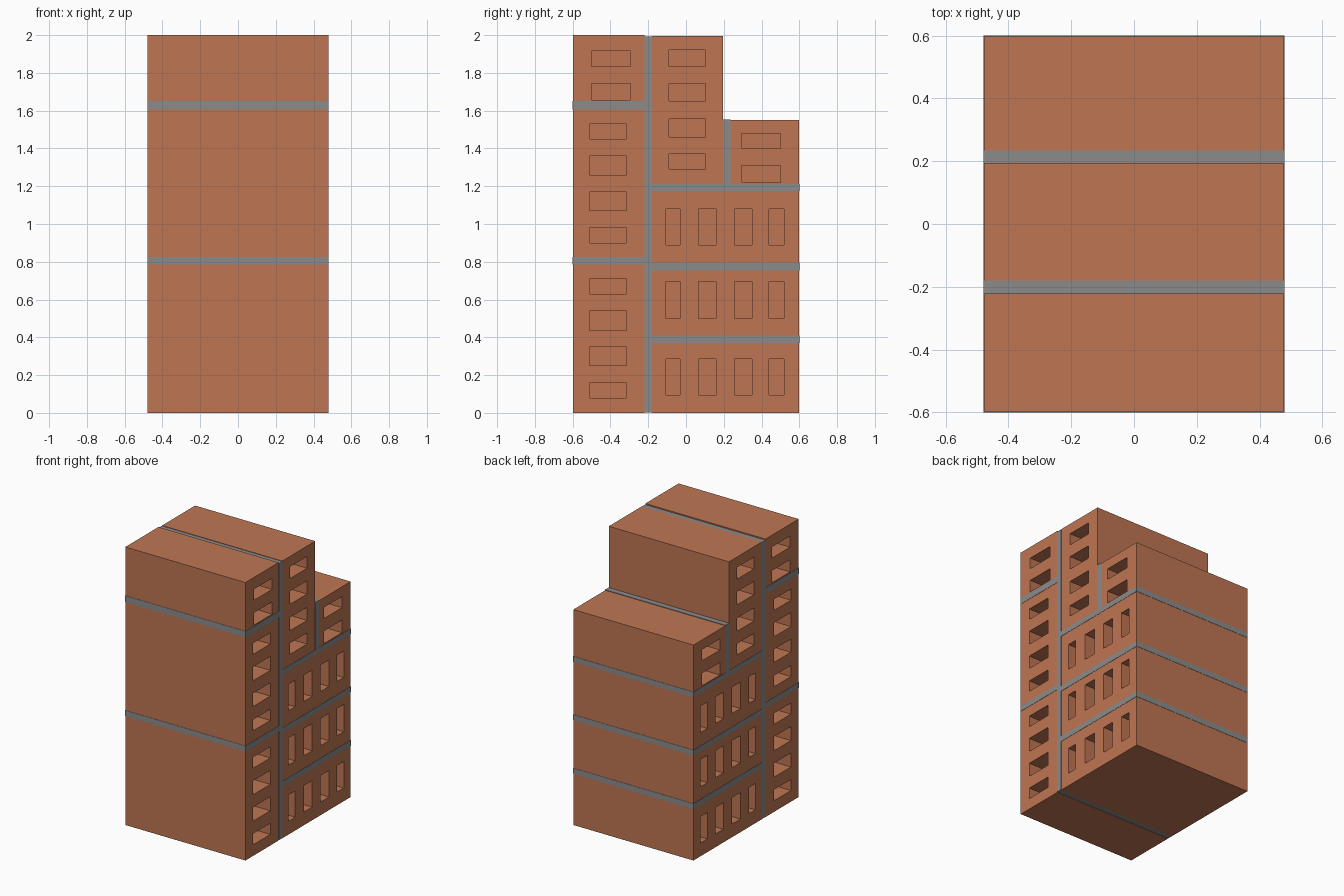
import bpy, bmesh

if "Cube" in bpy.data.objects:
    bpy.data.objects.remove(bpy.data.objects["Cube"])

HALF = 0.478          # half length of a brick along x
DEPTH = 0.40          # depth of the core holes from each end


def material(name, rgb):
    m = bpy.data.materials.new(name)
    m.diffuse_color = (*rgb, 1)
    m.use_nodes = True
    m.node_tree.nodes["Principled BSDF"].inputs["Base Color"].default_value = m.diffuse_color
    return m


TERRACOTTA = material("terracotta", (0.52, 0.182, 0.087))
MORTAR = material("grey mortar", (0.26, 0.26, 0.26))


def cell_block(name, mat, xs, ys, zs, solid):
    """Block made of the outer faces of the solid cells of a cut grid."""
    cuts = (xs, ys, zs)
    size = [len(c) - 1 for c in cuts]

    def filled(c):
        return all(0 <= c[a] < size[a] for a in range(3)) and solid(*c)

    bm = bmesh.new()
    for i in range(size[0]):
        for j in range(size[1]):
            for k in range(size[2]):
                cell = (i, j, k)
                if not filled(cell):
                    continue
                for axis in range(3):
                    b, c = (axis + 1) % 3, (axis + 2) % 3
                    for side in (0, 1):
                        near = list(cell)
                        near[axis] += 2 * side - 1
                        if filled(near):
                            continue
                        ring = [(0, 0), (1, 0), (1, 1), (0, 1)]
                        verts = []
                        for db, dc in (ring if side else ring[::-1]):
                            p = [0, 0, 0]
                            p[axis] = cuts[axis][cell[axis] + side]
                            p[b] = cuts[b][cell[b] + db]
                            p[c] = cuts[c][cell[c] + dc]
                            verts.append(bm.verts.new(p))
                        bm.faces.new(verts)
    bmesh.ops.remove_doubles(bm, verts=bm.verts, dist=1e-5)
    mesh = bpy.data.meshes.new(name)
    bm.to_mesh(mesh)
    bm.free()
    mesh.materials.append(mat)
    obj = bpy.data.objects.new(name, mesh)
    bpy.context.collection.objects.link(obj)
    return obj


def brick(name, y, z, hole_ys, hole_zs):
    """Brick with a grid of core holes sunk into both ends."""
    xs = [-HALF, -HALF + DEPTH, HALF - DEPTH, HALF]
    ys = [y[0], *(v for h in hole_ys for v in h), y[1]]
    zs = [z[0], *(v for h in hole_zs for v in h), z[1]]
    cell_block(name, TERRACOTTA, xs, ys, zs,
               lambda i, j, k: i == 1 or j % 2 == 0 or k % 2 == 0)


def joint(name, y, z):
    """Mortar bed, slightly proud of the bricks."""
    cell_block(name, MORTAR, [-0.48, 0.48], y, z, lambda *c: True)


# Standing bricks of the front column
front = (-0.598, -0.221)
col = [(-0.51, -0.315)]
brick("front_lower_brick", front, (0, 0.785), col,
      [(0.08, 0.16), (0.25, 0.35), (0.44, 0.54), (0.63, 0.71)])
brick("front_middle_brick", front, (0.825, 1.605), col,
      [(0.90, 0.98), (1.075, 1.17), (1.26, 1.36), (1.45, 1.53)])
brick("front_top_half_brick", front, (1.65, 2.0), [(-0.50, -0.295)],
      [(1.657, 1.745), (1.835, 1.915)])

# Flat bricks stacked at the back
slots = [(-0.107, -0.032), (0.065, 0.16), (0.257, 0.35), (0.44, 0.52)]
for n, (z, hole) in enumerate([((0, 0.37), (0.095, 0.285)),
                               ((0.41, 0.755), (0.50, 0.695)),
                               ((0.795, 1.175), (0.89, 1.08))]):
    brick(f"back_flat_brick_{n + 1}", (-0.18, 0.598), z, slots, [hole])

# Standing brick and half brick on top of the flat ones
brick("upper_standing_brick", (-0.18, 0.195), (1.213, 1.995), [(-0.09, 0.102)],
      [(1.29, 1.37), (1.46, 1.555), (1.65, 1.745), (1.835, 1.92)])
brick("upper_half_brick", (0.235, 0.598), (1.213, 1.55), [(0.297, 0.50)],
      [(1.22, 1.31), (1.40, 1.48)])

# Mortar joints
joint("long_vertical_joint", (-0.221, -0.18), (0.003, 1.992))
joint("short_vertical_joint", (0.195, 0.235), (1.213, 1.554))
for n, z in enumerate([(0.785, 0.825), (1.605, 1.65)]):
    joint(f"front_bed_joint_{n + 1}", (-0.6, -0.221), z)
for n, z in enumerate([(0.37, 0.41), (0.755, 0.795), (1.175, 1.213)]):
    joint(f"back_bed_joint_{n + 1}", (-0.18, 0.6), z)
